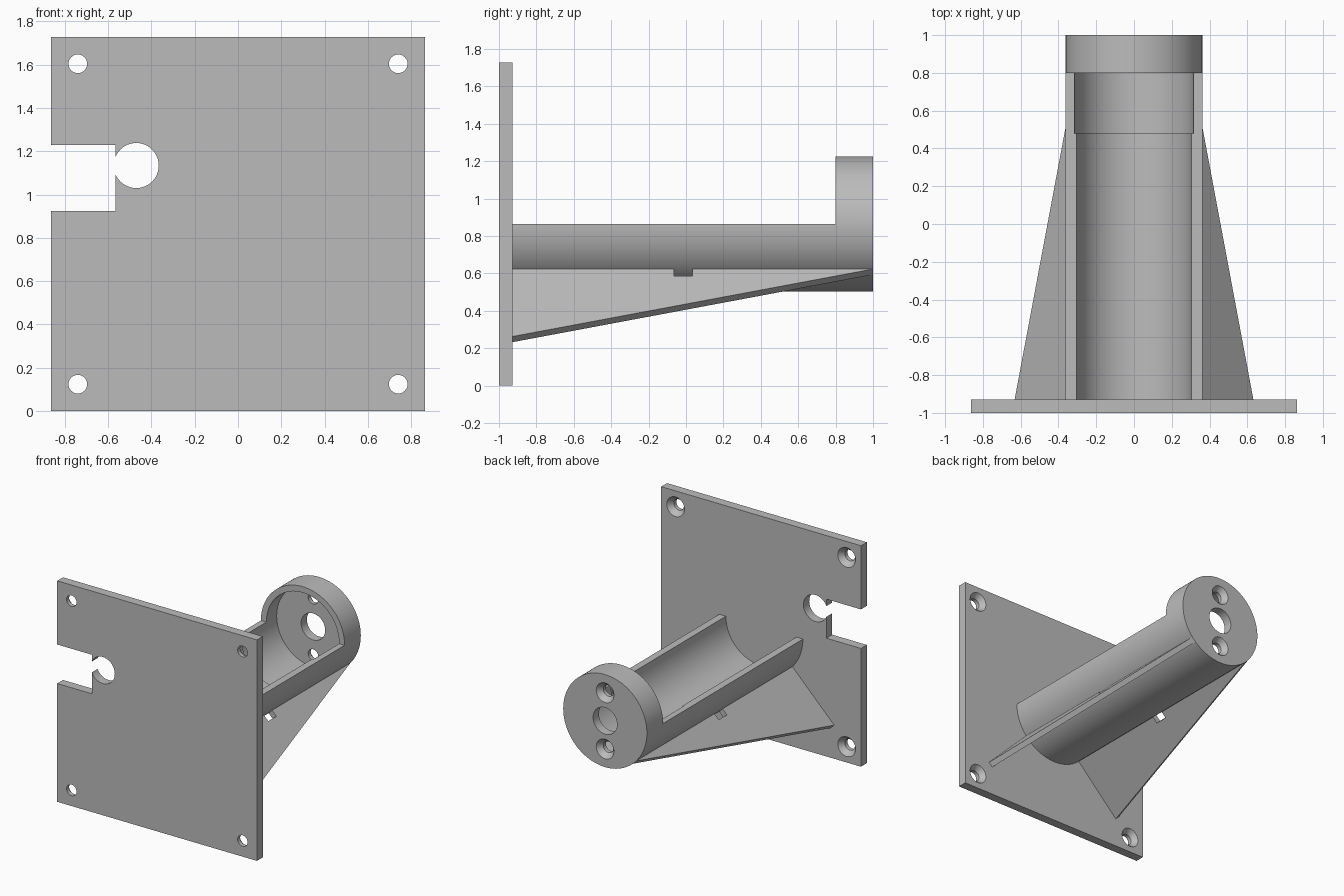
import bpy, bmesh, math
from mathutils import Matrix, Vector

AXIS_Z = 0.864          # height of the tube axis and plate centre
PLATE_BACK = -0.928     # rear surface of the wall plate

if "Cube" in bpy.data.objects:
    bpy.data.objects.remove(bpy.data.objects["Cube"])

grey = bpy.data.materials.new("plain grey")
grey.use_nodes = True
grey.diffuse_color = (0.5, 0.5, 0.5, 1)
grey.node_tree.nodes["Principled BSDF"].inputs["Base Color"].default_value = (0.5, 0.5, 0.5, 1)


def finish(name, bm):
    bmesh.ops.recalc_face_normals(bm, faces=bm.faces)
    mesh = bpy.data.meshes.new(name)
    bm.to_mesh(mesh)
    bm.free()
    mesh.materials.append(grey)
    ob = bpy.data.objects.new(name, mesh)
    bpy.context.collection.objects.link(ob)
    return ob


def box(name, low, high):
    bm = bmesh.new()
    low, high = Vector(low), Vector(high)
    size = Matrix.Diagonal((*(high - low), 1))
    bmesh.ops.create_cube(bm, size=1, matrix=Matrix.Translation((low + high) / 2) @ size)
    return finish(name, bm)


def rod(name, x, z, y0, y1, r0, r1=None, sides=48):
    """Cylinder or cone along y, radius r0 at y0 and r1 at y1."""
    bm = bmesh.new()
    place = Matrix.Translation((x, (y0 + y1) / 2, z)) @ Matrix.Rotation(-math.pi / 2, 4, "X")
    bmesh.ops.create_cone(bm, cap_ends=True, segments=sides, radius1=r0,
                          radius2=r0 if r1 is None else r1, depth=y1 - y0, matrix=place)
    return finish(name, bm)


def cut(target, cutters):
    bpy.context.view_layer.objects.active = target
    for c in cutters:
        mod = target.modifiers.new("cut", "BOOLEAN")
        mod.operation, mod.solver, mod.object = "DIFFERENCE", "EXACT", c
        bpy.ops.object.modifier_apply(modifier=mod.name)
        bpy.data.objects.remove(c)


def screw_hole(x, z, back):
    """Straight hole with a countersink opening at the rear."""
    return [rod("hole", x, z, back - 0.1, back + 0.1, 0.043),
            rod("sink", x, z, back - 0.04, back + 0.01, 0.043, 0.085)]


# Wall plate with corner holes, cable notch and round cable seat
plate = box("wall_plate", (-0.864, -1, 0), (0.864, PLATE_BACK, 1.728))
cutters = [box("notch", (-1, -1.1, 0.925), (-0.565, -0.8, 1.23)),
           rod("cable_seat", -0.47, 1.134, -1.1, -0.8, 0.104)]
for x in (-0.74, 0.74):
    for z in (-0.74, 0.74):
        cutters += screw_hole(x, AXIS_Z + z, PLATE_BACK)
cut(plate, cutters)

# Half-open tube with a full round end cap
tube = rod("tube_cradle", 0, AXIS_Z, PLATE_BACK, 1, 0.362, sides=96)
cutters = [box("open_top", (-1, -1.2, AXIS_Z), (1, 0.8, 2)),
           rod("bore", 0, AXIS_Z, -1.2, 0.6, 0.305, sides=96),
           rod("socket", 0, AXIS_Z, 0.48, 0.928, 0.315, sides=96),
           rod("centre_hole", 0, AXIS_Z, 0.85, 1.1, 0.104)]
for z in (-0.22, 0.22):
    cutters += screw_hole(0, AXIS_Z + z, 1)
cut(tube, cutters)

# Diagonal support fins, each with a small tie slot beside the tube
outline = [(0.34, PLATE_BACK), (0.872, PLATE_BACK), (0.362, 0.999), (0.34, 0.999),
           (0.34, 0.035), (0.414, 0.035), (0.414, -0.065), (0.34, -0.065)]
for name, angle in (("left_fin", 45), ("right_fin", 135)):
    bm = bmesh.new()
    face = bm.faces.new([bm.verts.new((r, y, -0.0215)) for r, y in outline])
    grown = bmesh.ops.extrude_face_region(bm, geom=[face])["geom"]
    bmesh.ops.translate(bm, vec=(0, 0, 0.043),
                        verts=[v for v in grown if isinstance(v, bmesh.types.BMVert)])
    bm.transform(Matrix.Translation((0, 0, AXIS_Z)) @ Matrix.Rotation(math.radians(angle), 4, "Y"))
    finish(name, bm)

# Smooth round walls, crisp edges
for ob in (plate, tube):
    bpy.ops.object.select_all(action="DESELECT")
    ob.select_set(True)
    bpy.context.view_layer.objects.active = ob
    bpy.ops.object.shade_smooth_by_angle(angle=math.radians(30))
